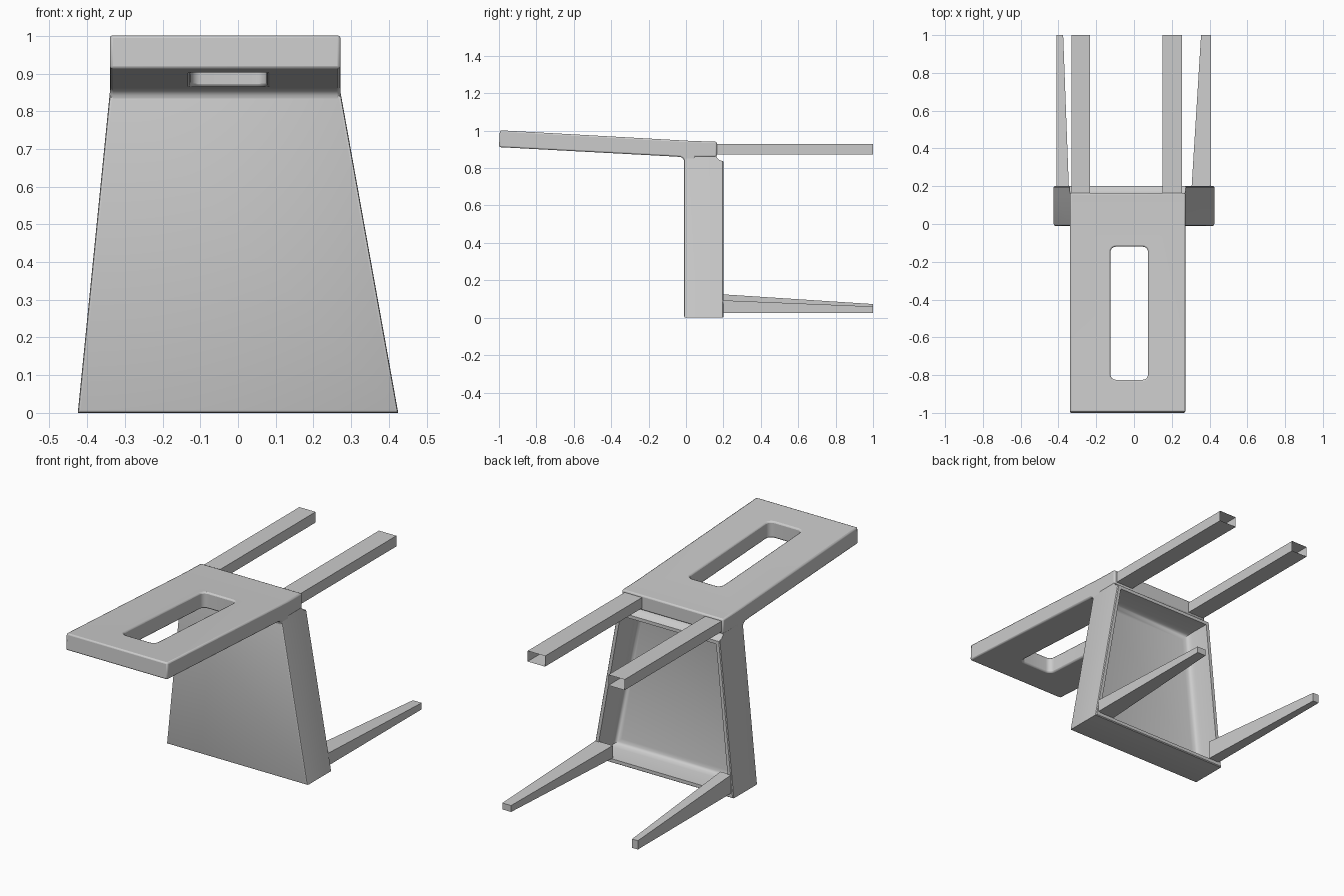
import bpy, bmesh
from math import radians, cos, sin, pi

if "Cube" in bpy.data.objects:
    bpy.data.objects.remove(bpy.data.objects["Cube"])


def loft(name, rings, cap_start=True, cap_end=True):
    """Skin a list of matching point rings into one object."""
    bm = bmesh.new()
    vs = [[bm.verts.new(p) for p in r] for r in rings]
    n = len(vs[0])
    for a, b in zip(vs, vs[1:]):
        for i in range(n):
            j = (i + 1) % n
            bm.faces.new((a[i], a[j], b[j], b[i]))
    if cap_start:
        bm.faces.new(vs[0][::-1])
    if cap_end:
        bm.faces.new(vs[-1])
    bmesh.ops.recalc_face_normals(bm, faces=bm.faces)
    me = bpy.data.meshes.new(name)
    bm.to_mesh(me)
    bm.free()
    ob = bpy.data.objects.new(name, me)
    bpy.context.collection.objects.link(ob)
    return ob


def smooth(ob, angle=35):
    bpy.ops.object.select_all(action='DESELECT')
    ob.select_set(True)
    bpy.context.view_layer.objects.active = ob
    bpy.ops.object.shade_smooth_by_angle(angle=radians(angle))


def rect(y, x0, x1, z0, z1):
    return [(x0, y, z0), (x1, y, z0), (x1, y, z1), (x0, y, z1)]


# Seat: tapered tray standing on edge, hollow towards the legs
def tray_ring(y, inset, top=0.84):
    z0, z1 = inset, top - inset
    left = lambda z: -0.425 + 0.1 * z + inset
    right = lambda z: 0.425 - 0.18 * z - inset
    return [(left(z0), y, z0), (right(z0), y, z0),
            (right(z1), y, z1), (left(z1), y, z1)]


seat = loft("seat", [
    tray_ring(-0.01, 0.008, 0.855), tray_ring(-0.007, 0.002, 0.86),
    tray_ring(0.0, 0.0, 0.865), tray_ring(0.16, 0.0, 0.865),
    tray_ring(0.168, 0.0, 0.853), tray_ring(0.18, 0.0, 0.842),
    tray_ring(0.195, 0.0, 0.838), tray_ring(0.2, 0.004, 0.838),
    tray_ring(0.2, 0.022, 0.838), tray_ring(0.09, 0.026),
    tray_ring(0.068, 0.032), tray_ring(0.055, 0.045), tray_ring(0.05, 0.062)])
smooth(seat)

# Backrest: side profile extruded across the width
profile = [(-1.0, 0.912), (-0.05, 0.861), (-0.03, 0.859), (-0.018, 0.853),
           (-0.011, 0.843), (-0.009, 0.825), (0.045, 0.825), (0.05, 0.86),
           (0.165, 0.86), (0.165, 0.941), (0.03, 0.945), (-0.995, 1.002)]
backrest = loft("backrest", [[(x, y, z) for y, z in profile] for x in (-0.34, 0.272)])

# Rounded hand slot cut through the backrest
slot = []
r = 0.03
for cx, cy, a0 in ((0.045, -0.15, 0), (-0.095, -0.15, 90),
                   (-0.095, -0.795, 180), (0.045, -0.795, 270)):
    for k in range(7):
        a = radians(a0) + k / 6 * pi / 2
        slot.append((cx + r * cos(a), cy + r * sin(a)))
cutter = loft("slot_cutter", [[(x, y, z) for x, y in slot] for z in (0.7, 1.2)])
cutter.hide_render = True

cut = backrest.modifiers.new("slot", 'BOOLEAN')
cut.object = cutter
cut.solver = 'EXACT'
bpy.context.view_layer.objects.active = backrest
bpy.ops.object.modifier_apply(modifier="slot")
bpy.data.objects.remove(cutter)
smooth(backrest)
bev = backrest.modifiers.new("rounded_edges", 'BEVEL')
bev.width = 0.008
bev.segments = 2
bev.limit_method = 'ANGLE'
bev.angle_limit = radians(40)

# Rear legs: straight tubes, open at the foot
for side, x0, x1 in (("left", -0.33, -0.232), ("right", 0.15, 0.255)):
    loft("rear_leg_" + side,
         [rect(0.16, x0, x1, 0.872, 0.93), rect(1.0, x0, x1, 0.872, 0.93)],
         cap_end=False)

# Front legs: tapered, one turned a quarter to the other
loft("front_leg_left", [rect(0.195, -0.41, -0.345, 0.025, 0.125),
                        rect(1.0, -0.41, -0.375, 0.025, 0.073)])
loft("front_leg_right", [rect(0.195, 0.305, 0.408, 0.025, 0.093),
                         rect(1.0, 0.355, 0.408, 0.025, 0.06)])
